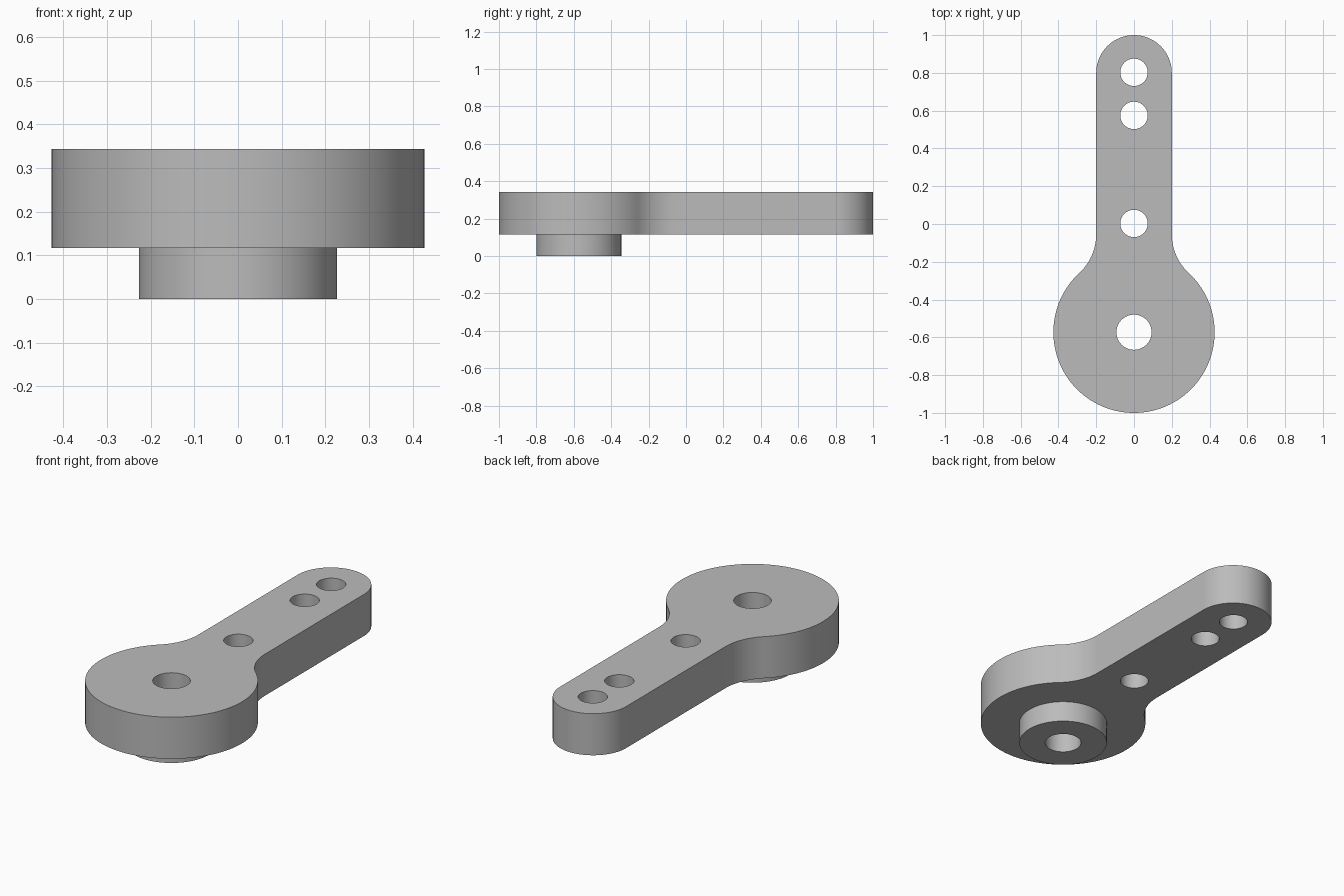
import bpy
import bmesh
from math import atan2, cos, pi, sin, sqrt

cube = bpy.data.objects.get("Cube")
if cube:
    bpy.data.objects.remove(cube)

# Main dimensions
HUB_Y, HUB_R = -0.573, 0.427
TIP_Y, ARM_R = 0.8, 0.2
FILLET_R = 0.28
BOSS_R, BORE_R, PIN_R = 0.227, 0.093, 0.0725
PLATE_BOTTOM, PLATE_TOP = 0.116, 0.343

grey = bpy.data.materials.new("plain grey")
grey.use_nodes = True
colour = (0.5, 0.5, 0.5, 1)
grey.diffuse_color = colour
grey.node_tree.nodes["Principled BSDF"].inputs["Base Color"].default_value = colour


def arc(x, y, r, start, end, steps):
    """Points along an arc, both ends included."""
    angles = [start + (end - start) * i / steps for i in range(steps + 1)]
    return [(x + r * cos(a), y + r * sin(a)) for a in angles]


def circle(y, r, steps=64):
    return arc(0, y, r, 0, 2 * pi, steps)[:-1]


def extruded(name, loops, bottom, top):
    """Solid from an outline followed by its holes."""
    bm = bmesh.new()
    for loop in loops:
        verts = [bm.verts.new((x, y, bottom)) for x, y in loop]
        for a, b in zip(verts, verts[1:] + verts[:1]):
            bm.edges.new((a, b))
    bmesh.ops.triangle_fill(bm, use_beauty=True, edges=bm.edges[:])
    result = bmesh.ops.extrude_face_region(bm, geom=bm.faces[:], use_keep_orig=True)
    moved = [g for g in result["geom"] if isinstance(g, bmesh.types.BMVert)]
    bmesh.ops.translate(bm, verts=moved, vec=(0, 0, top - bottom))
    bmesh.ops.recalc_face_normals(bm, faces=bm.faces[:])
    mesh = bpy.data.meshes.new(name)
    bm.to_mesh(mesh)
    bm.free()
    mesh.materials.append(grey)
    obj = bpy.data.objects.new(name, mesh)
    bpy.context.collection.objects.link(obj)
    bpy.ops.object.select_all(action="DESELECT")
    obj.select_set(True)
    bpy.context.view_layer.objects.active = obj
    bpy.ops.object.shade_smooth_by_angle(angle=pi / 6)
    return obj


# Lever outline: hub, tangent fillet, straight arm and round tip, then mirrored
fillet_x = ARM_R + FILLET_R
rise = sqrt((HUB_R + FILLET_R) ** 2 - fillet_x ** 2)
tangent = atan2(rise, fillet_x)
half = arc(0, HUB_Y, HUB_R, -pi / 2, tangent, 48)
half += arc(fillet_x, HUB_Y + rise, FILLET_R, tangent + pi, pi, 16)[1:]
half += arc(0, TIP_Y, ARM_R, 0, pi / 2, 24)
outline = half + [(-x, y) for x, y in half[-2:0:-1]]

# Lever plate with the hub bore and three pin holes
holes = [circle(HUB_Y, BORE_R)] + [circle(y, PIN_R) for y in (0.003, 0.575, 0.803)]
extruded("lever_plate", [outline] + holes, PLATE_BOTTOM, PLATE_TOP)

# Round boss under the hub, sharing its bore
extruded("hub_boss", [circle(HUB_Y, BOSS_R, 96), circle(HUB_Y, BORE_R)], 0, PLATE_BOTTOM)
